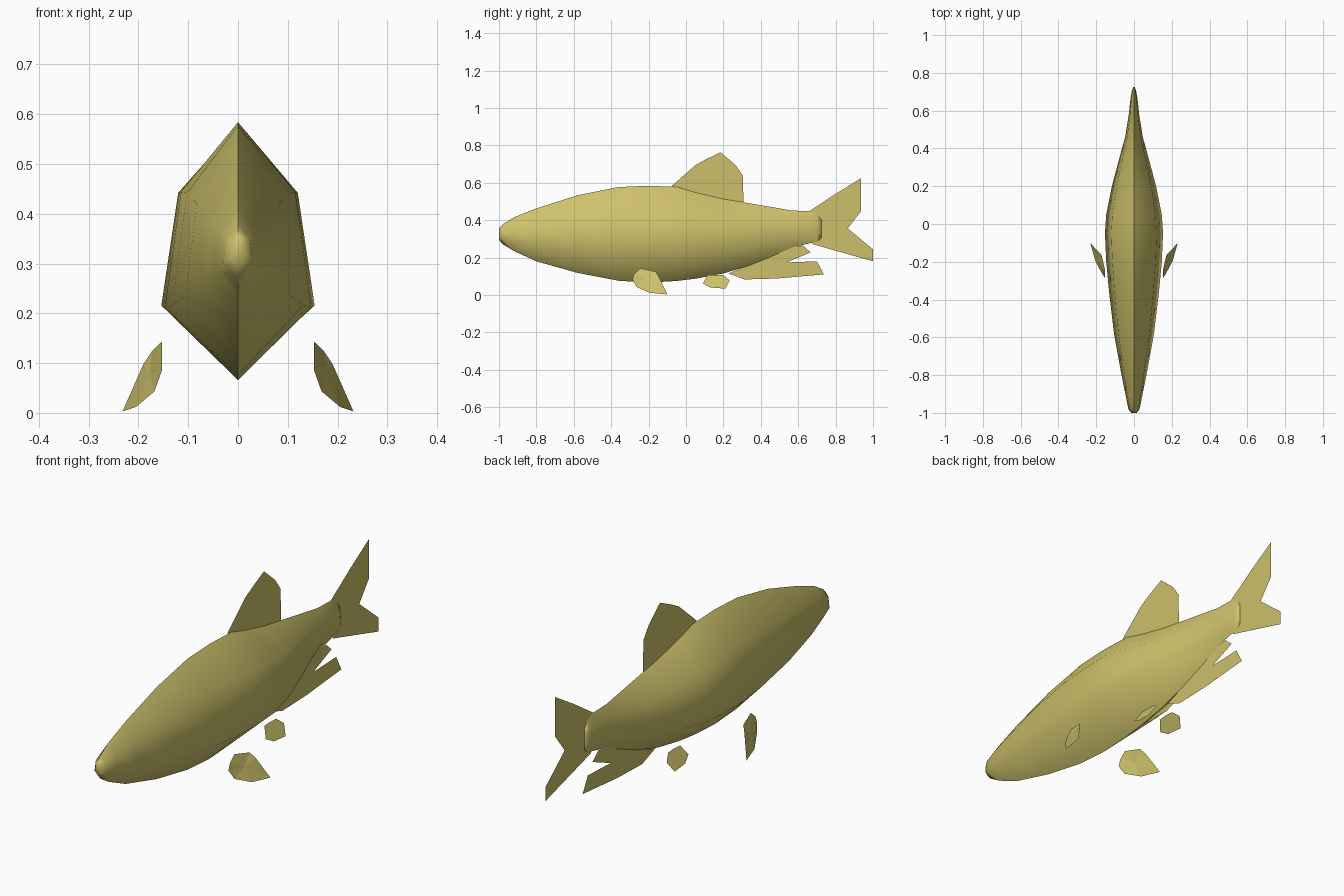
import bpy

gold = bpy.data.materials.new("olive_gold")
gold.diffuse_color = (0.61, 0.53, 0.145, 1)


def make(name, verts, faces):
    mesh = bpy.data.meshes.new(name)
    mesh.from_pydata(verts, [], faces)
    mesh.materials.append(gold)
    obj = bpy.data.objects.new(name, mesh)
    bpy.context.collection.objects.link(obj)
    return obj


# Body stations: y, belly height, back height, half width
stations = [
    (-1.00, 0.295, 0.355, 0.014),
    (-0.98, 0.272, 0.378, 0.030),
    (-0.92, 0.235, 0.415, 0.042),
    (-0.80, 0.180, 0.463, 0.066),
    (-0.58, 0.118, 0.533, 0.106),
    (-0.36, 0.076, 0.577, 0.132),
    (-0.20, 0.066, 0.584, 0.147),
    (-0.05, 0.075, 0.578, 0.154),
    (0.05, 0.087, 0.548, 0.147),
    (0.20, 0.115, 0.513, 0.117),
    (0.34, 0.158, 0.490, 0.080),
    (0.46, 0.207, 0.470, 0.047),
    (0.57, 0.255, 0.451, 0.029),
    (0.66, 0.276, 0.449, 0.019),
    (0.70, 0.284, 0.432, 0.012),
    (0.725, 0.305, 0.400, 0.004),
]

# Six-sided cross-section, widest low on the flank
section = [(0, 1), (-0.78, 0.73), (-1, 0.28), (0, 0), (1, 0.28), (0.78, 0.73)]
n = len(section)
verts = [(u * w, y, lo + v * (hi - lo))
         for y, lo, hi, w in stations for u, v in section]
faces = [(r * n + i, r * n + (i + 1) % n, (r + 1) * n + (i + 1) % n, (r + 1) * n + i)
         for r in range(len(stations) - 1) for i in range(n)]
faces.append(tuple(reversed(range(n))))
faces.append(tuple(range(len(verts) - n, len(verts))))
faces = [f[::-1] for f in faces]
body = make("body", verts, faces)

# Consistent outward normals, then smooth flanks with sharp back and belly
import bmesh
bm = bmesh.new()
bm.from_mesh(body.data)
bmesh.ops.recalc_face_normals(bm, faces=bm.faces)
bm.to_mesh(body.data)
bm.free()
bpy.context.view_layer.objects.active = body
body.select_set(True)
bpy.ops.object.shade_smooth_by_angle(angle=1.3)


# Fins on the centre plane, as (y, z) outlines
def centre_fin(name, outline):
    make(name, [(0, y, z) for y, z in outline], [tuple(range(len(outline)))])


centre_fin("dorsal_fin", [(-0.077, 0.582), (0.05, 0.694), (0.10, 0.722), (0.185, 0.763),
                          (0.265, 0.694), (0.303, 0.64), (0.308, 0.49), (0.13, 0.52)])
centre_fin("tail_fin", [(0.66, 0.448), (0.80, 0.541), (0.935, 0.624), (0.935, 0.447),
                        (0.865, 0.356), (1.0, 0.244), (1.0, 0.18), (0.677, 0.272)])
centre_fin("anal_fin", [(0.228, 0.115), (0.313, 0.083), (0.485, 0.088), (0.737, 0.11),
                        (0.70, 0.18), (0.538, 0.174), (0.667, 0.228), (0.624, 0.265),
                        (0.54, 0.25), (0.38, 0.18)])

# Paired fins, splayed outwards and downwards
pectoral = [(0.153, -0.244, 0.143), (0.172, -0.163, 0.125), (0.190, -0.145, 0.098),
            (0.232, -0.10, 0.003), (0.205, -0.195, 0.012), (0.168, -0.265, 0.043),
            (0.153, -0.287, 0.085), (0.153, -0.276, 0.115)]
pelvic = [(0.05 + (0.108 - z) * 0.55, y, z) for y, z in
          [(0.09, 0.062), (0.115, 0.106), (0.155, 0.108), (0.20, 0.106),
           (0.233, 0.078), (0.21, 0.034), (0.13, 0.04)]]
for side, s in (("right", 1), ("left", -1)):
    for name, pts in (("pectoral_fin", pectoral), ("pelvic_fin", pelvic)):
        cx, cy, cz = (sum(p[k] for p in pts) / len(pts) for k in range(3))
        fan = [(i, (i + 1) % len(pts), len(pts)) for i in range(len(pts))]
        make(f"{side}_{name}", [(s * x, y, z) for x, y, z in pts + [(cx, cy, cz)]], fan)
